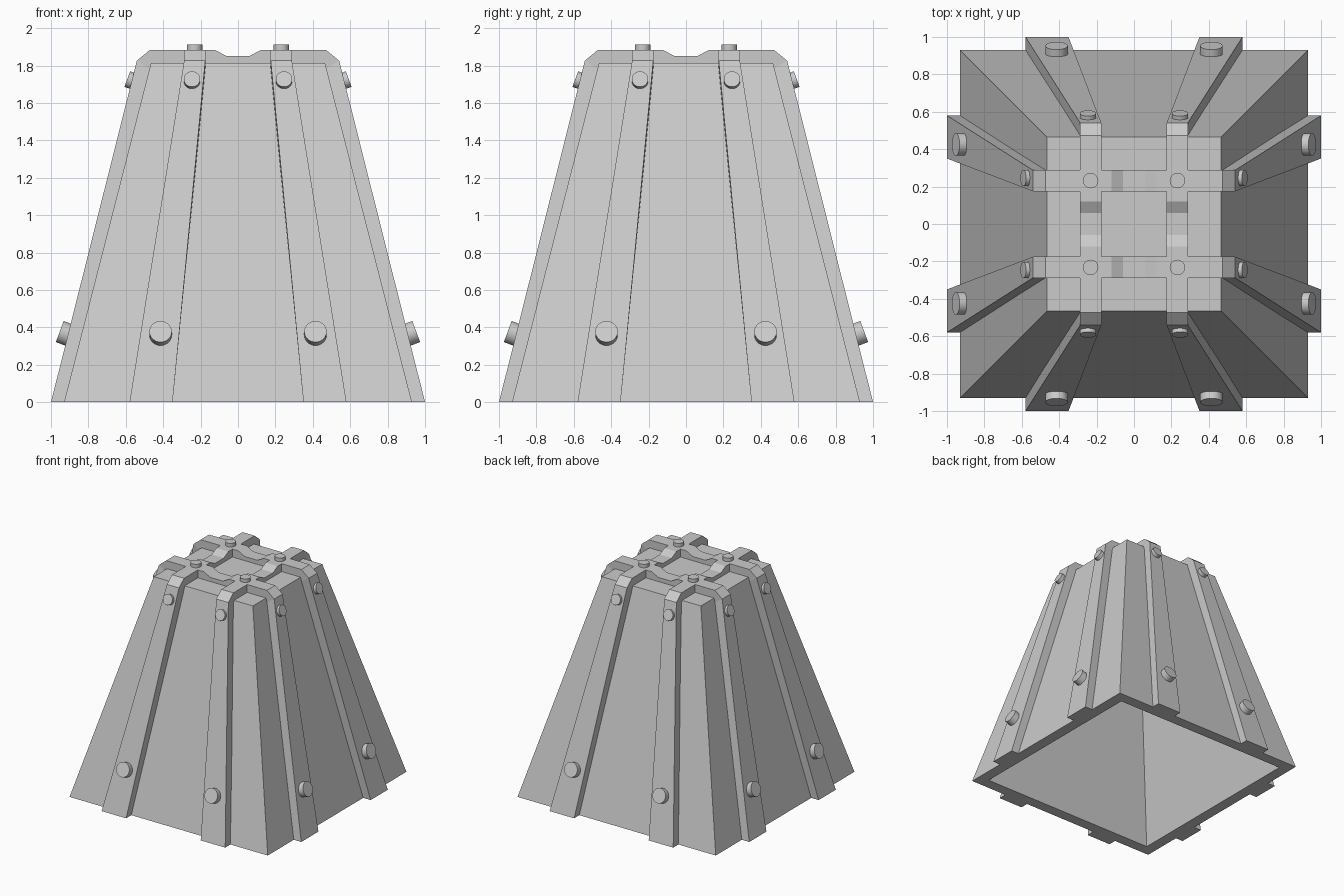
import bpy, bmesh, math
from mathutils import Matrix, Vector

if "Cube" in bpy.data.objects:
    bpy.data.objects.remove(bpy.data.objects["Cube"])

grey = bpy.data.materials.new("plain grey")
grey.use_nodes = True
COLOUR = (0.6, 0.6, 0.6, 1)
grey.diffuse_color = COLOUR
grey.node_tree.nodes["Principled BSDF"].inputs["Base Color"].default_value = COLOUR


def finish(name, bm, smooth=False):
    bmesh.ops.recalc_face_normals(bm, faces=bm.faces)
    mesh = bpy.data.meshes.new(name)
    bm.to_mesh(mesh)
    bm.free()
    mesh.materials.append(grey)
    obj = bpy.data.objects.new(name, mesh)
    bpy.context.collection.objects.link(obj)
    if smooth:
        bpy.ops.object.select_all(action='DESELECT')
        obj.select_set(True)
        bpy.context.view_layer.objects.active = obj
        bpy.ops.object.shade_smooth_by_angle(angle=math.radians(40))
    return obj


def square(bm, half, z):
    return [bm.verts.new((half * sx, half * sy, z))
            for sx, sy in ((-1, -1), (1, -1), (1, 1), (-1, 1))]


def bridge(bm, a, b):
    for i in range(len(a)):
        j = (i + 1) % len(a)
        bm.faces.new((a[i], a[j], b[j], b[i]))


# Hollow tapered body, open underneath
bm = bmesh.new()
rings = [square(bm, h, z) for h, z in
         ((0.465, 1.815), (0.93, 0), (0.835, 0), (0.394, 1.72))]
for a, b in zip(rings, rings[1:]):
    bridge(bm, a, b)
bm.faces.new(rings[0])
bm.faces.new(rings[-1])
finish("tapered_body", bm)

# Straps: up one side, over the top with a central dip, down the other
OUTER = [(1, 0), (0.541, 1.826), (0.473, 1.882), (0.12, 1.882), (0.06, 1.85)]
INNER = [(0.89, 0), (0.45, 1.77), (0.44, 1.78), (0.12, 1.78), (0.06, 1.78)]


def both_sides(half):
    return half + [(-y, z) for y, z in reversed(half)]


def strap(name, side, turn):
    bm = bmesh.new()
    sections = []
    for (yo, zo), (yi, zi) in zip(both_sides(OUTER), both_sides(INNER)):
        near, far = (0.35, 0.58) if zo == 0 else (0.175, 0.288)
        sections.append([bm.verts.new((side * x, y, z)) for x, y, z in
                         ((near, yo, zo), (far, yo, zo), (far, yi, zi), (near, yi, zi))])
    for a, b in zip(sections, sections[1:]):
        bridge(bm, a, b)
    bm.faces.new(sections[0])
    bm.faces.new(sections[-1])
    bm.transform(Matrix.Rotation(turn, 4, 'Z'))
    finish(name, bm)


for turn, label in ((0, "lengthwise"), (math.pi / 2, "crosswise")):
    for side, hand in ((1, "a"), (-1, "b")):
        strap(f"{label}_strap_{hand}", side, turn)


# Bolts: short round heads standing on the straps
def bolt(name, cap, normal, radius, turn=0):
    depth = 0.08
    n = Vector(normal).normalized()
    bm = bmesh.new()
    bmesh.ops.create_cone(bm, cap_ends=True, segments=32, radius1=radius,
                          radius2=radius, depth=depth)
    place = Matrix.Translation(Vector(cap) - n * depth / 2)
    bm.transform(Matrix.Rotation(turn, 4, 'Z') @ place
                 @ n.to_track_quat('Z', 'Y').to_matrix().to_4x4())
    finish(name, bm, smooth=True)


SLOPE = (0, -1, 0.37)
for k, face in enumerate(("front", "left", "back", "right")):
    turn = k * math.pi / 2
    spread = 0.425 if k % 2 else 0.414
    for side, hand in ((1, "a"), (-1, "b")):
        bolt(f"{face}_lower_bolt_{hand}", (side * spread, -0.953, 0.378), SLOPE, 0.06, turn)
        bolt(f"{face}_upper_bolt_{hand}", (side * 0.246, -0.592, 1.728), SLOPE, 0.044, turn)
    bolt(f"{face}_top_bolt", (0.232, 0.232, 1.912), (0, 0, 1), 0.041, turn)
